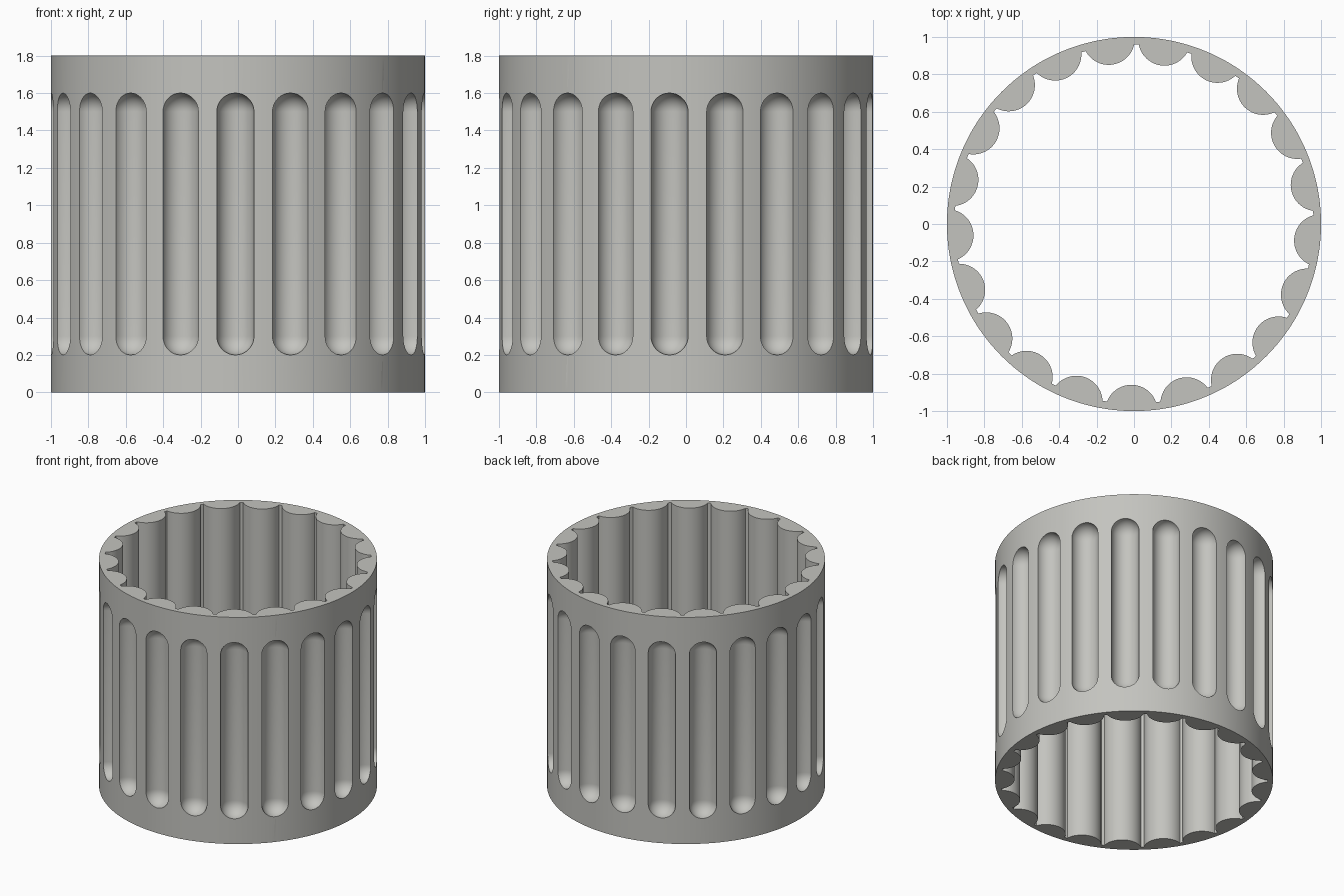
import bpy, bmesh, math
from mathutils import Matrix, Vector

if "Cube" in bpy.data.objects:
    bpy.data.objects.remove(bpy.data.objects["Cube"])

N = 21                        # lobes and slots around the ring
STEP = 2 * math.pi / N
START = math.radians(-90.8)   # first lobe direction
H = 1.8
R_OUT, R_VALLEY = 1.0, 0.96
R_LOBE, R_SLOT = 0.14, 0.10
SLOT_LOW, SLOT_HIGH = 0.30, 1.50

grey = bpy.data.materials.new("warm grey")
grey.diffuse_color = (0.55, 0.55, 0.52, 1)
grey.use_nodes = True
grey.node_tree.nodes["Principled BSDF"].inputs["Base Color"].default_value = grey.diffuse_color


def finish(bm, name):
    bmesh.ops.recalc_face_normals(bm, faces=bm.faces)
    mesh = bpy.data.meshes.new(name)
    bm.to_mesh(mesh)
    bm.free()
    mesh.materials.append(grey)
    obj = bpy.data.objects.new(name, mesh)
    bpy.context.collection.objects.link(obj)
    return obj


# Inner outline: half-round lobes with narrow valleys between them
cos_edge = (R_VALLEY**2 + 1 - R_LOBE**2) / (2 * R_VALLEY)
sweep = math.asin(R_VALLEY * math.sin(math.acos(cos_edge)) / R_LOBE)
SEG = 24
outline = []
for k in range(N):
    a = START + k * STEP
    for i in range(SEG + 1):
        p = sweep * (2 * i / SEG - 1)
        x, y = 1 - R_LOBE * math.cos(p), R_LOBE * math.sin(p)
        outline.append((math.hypot(x, y), a + math.atan2(y, x)))
    outline.append((R_VALLEY, a + STEP / 2))

# Ring body: square sections joined around the axis
bm = bmesh.new()
sections = []
for r, a in outline:
    c, s = math.cos(a), math.sin(a)
    sections.append([bm.verts.new((q * c, q * s, z)) for q, z in
                     ((r, 0), (R_OUT, 0), (R_OUT, H), (r, H))])
for i, sec in enumerate(sections):
    nxt = sections[(i + 1) % len(sections)]
    for j in range(4):
        k = (j + 1) % 4
        bm.faces.new((sec[j], nxt[j], nxt[k], sec[k]))
ring = finish(bm, "fluted_ring")

# Slot cutters: capsules centred on the outer surface
bm = bmesh.new()
for k in range(N):
    a = START + k * STEP
    verts = bmesh.ops.create_uvsphere(bm, u_segments=32, v_segments=18,
                                      radius=R_SLOT)["verts"]
    # open the equator and stretch the two halves apart
    middle = [v for v in verts if abs(v.co.z) < 1e-5]
    edges = [e for e in bm.edges if e.verts[0] in middle and e.verts[1] in middle]
    bmesh.ops.delete(bm, geom=[v for v in verts if v.co.z < -1e-5], context='VERTS')
    upper = [v for v in verts if v.is_valid]
    edges = [e for e in edges if e.is_valid]
    faces = list({f for v in upper for f in v.link_faces})
    # mirror the dome below
    copy = bmesh.ops.duplicate(bm, geom=upper + edges + faces)
    lower = [g for g in copy["geom"] if isinstance(g, bmesh.types.BMVert)]
    low_edges = [copy["edge_map"][e] for e in edges]
    for v in lower:
        v.co.z = SLOT_LOW - v.co.z
    for v in upper:
        v.co.z += SLOT_HIGH
    bmesh.ops.bridge_loops(bm, edges=edges + low_edges)
    place = Matrix.Rotation(a, 4, 'Z') @ Matrix.Translation(Vector((R_OUT, 0, 0)))
    bmesh.ops.transform(bm, matrix=place, verts=upper + lower)
cutter = finish(bm, "slot_cutter")
cutter.hide_render = True
cutter.hide_set(True)

# Cut the slots, then smooth the curved surfaces
cut = ring.modifiers.new("slots", 'BOOLEAN')
cut.operation = 'DIFFERENCE'
cut.solver = 'EXACT'
cut.object = cutter
bpy.context.view_layer.objects.active = ring
ring.select_set(True)
bpy.ops.object.modifier_apply(modifier=cut.name)
bpy.data.objects.remove(cutter, do_unlink=True)
bpy.ops.object.shade_smooth_by_angle(angle=math.radians(30))
